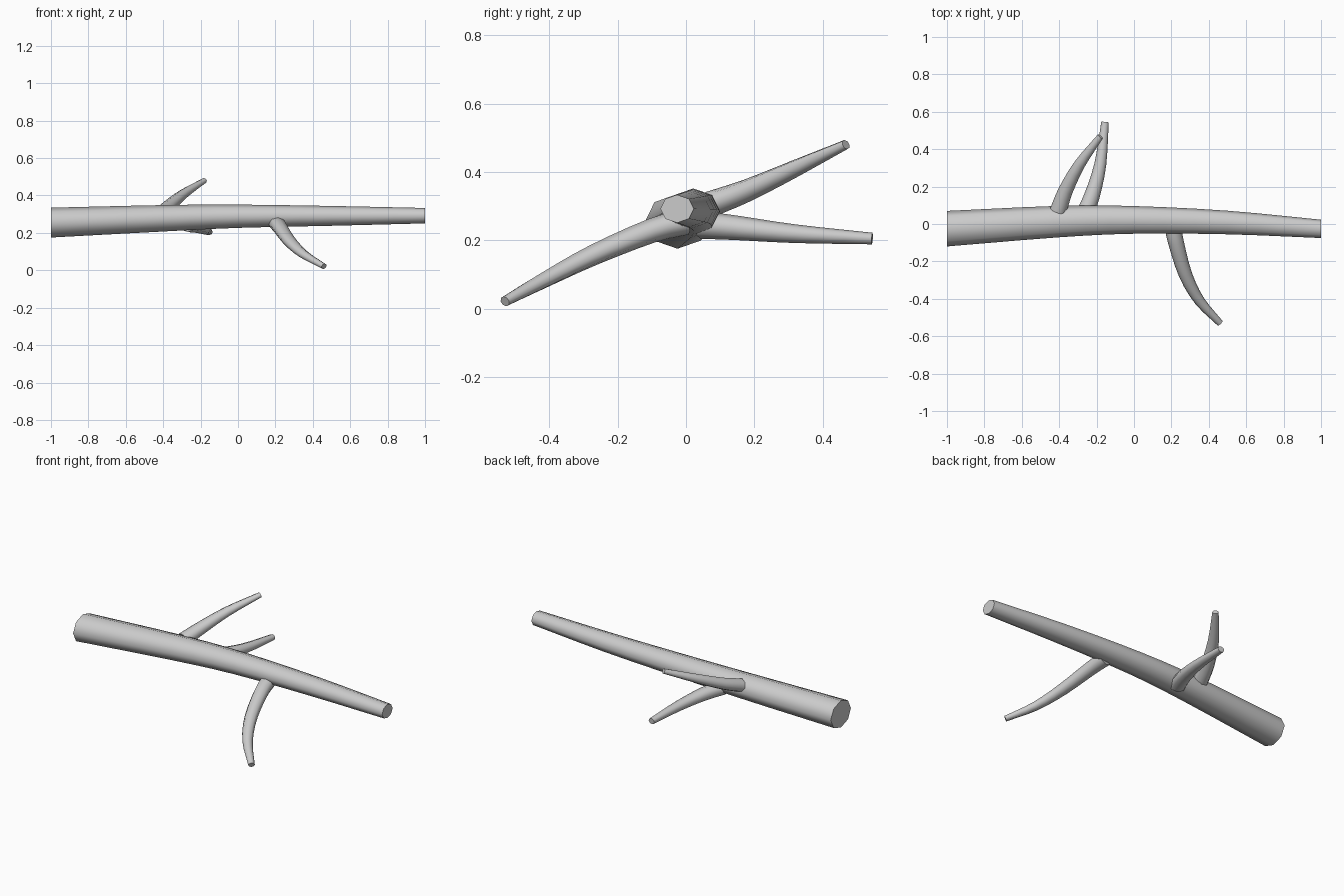
import bpy, bmesh, math
from mathutils import Vector

if "Cube" in bpy.data.objects:
    bpy.data.objects.remove(bpy.data.objects["Cube"])

wood = bpy.data.materials.new("pale_grey_wood")
wood.diffuse_color = (0.6, 0.6, 0.6, 1)
wood.use_nodes = True
wood.node_tree.nodes["Principled BSDF"].inputs["Base Color"].default_value = wood.diffuse_color
SIDES = 8


def smooth_path(keys, steps):
    """Catmull-Rom interpolation of (x, y, z, radius) keys."""
    k = [Vector(p) for p in keys]
    k = [2 * k[0] - k[1]] + k + [2 * k[-1] - k[-2]]
    out = []
    for i in range(1, len(k) - 2):
        a, b, c, d = k[i - 1:i + 3]
        for s in range(steps):
            t = s / steps
            out.append(0.5 * (2 * b + (c - a) * t + (2 * a - 5 * b + 4 * c - d) * t * t
                              + (3 * b - a - 3 * c + d) * t ** 3))
    out.append(k[-2])
    return out


def tapered_limb(name, keys, flat, steps=3, upright=False):
    """Sweep a slightly flattened octagon along the path and cap both ends."""
    pts = smooth_path(keys, steps)
    bm = bmesh.new()
    rings = []
    for i, p in enumerate(pts):
        tangent = (pts[min(i + 1, len(pts) - 1)] - pts[max(i - 1, 0)]).to_3d().normalized()
        if upright:
            tangent = Vector((1, 0, 0))
        side = tangent.cross(Vector((0, 0, 1))).normalized()
        up = side.cross(tangent)
        ring = []
        for j in range(SIDES):
            a = 2 * math.pi * j / SIDES
            ring.append(bm.verts.new(p.to_3d() + side * math.cos(a) * p.w
                                     + up * math.sin(a) * p.w * flat))
        rings.append(ring)
    for r, q in zip(rings, rings[1:]):
        for j in range(SIDES):
            n = (j + 1) % SIDES
            bm.faces.new((r[j], r[n], q[n], q[j]))
    for f in bm.faces:
        f.smooth = True
    caps = [bm.faces.new(rings[0]), bm.faces.new(rings[-1])]
    for f in caps:
        for e in f.edges:
            e.smooth = False
    bmesh.ops.recalc_face_normals(bm, faces=bm.faces)
    me = bpy.data.meshes.new(name)
    bm.to_mesh(me)
    bm.free()
    me.materials.append(wood)
    ob = bpy.data.objects.new(name, me)
    bpy.context.collection.objects.link(ob)
    return ob


# Main bough, with ends cut square
tapered_limb("main_bough", [
    (-1.0, -0.025, 0.255, 0.095), (-0.4, 0.013, 0.278, 0.084),
    (0.0, 0.022, 0.289, 0.074), (0.5, 0.008, 0.291, 0.063),
    (1.0, -0.026, 0.292, 0.049)], 0.84, upright=True)

# Front branch curving down and out
tapered_limb("front_branch", [
    (0.205, 0.0, 0.254, 0.045), (0.225, -0.1, 0.228, 0.042),
    (0.275, -0.27, 0.157, 0.036), (0.35, -0.41, 0.086, 0.028),
    (0.46, -0.53, 0.021, 0.018)], 0.85)

# Back branch rising
tapered_limb("rising_back_branch", [
    (-0.405, 0.07, 0.305, 0.045), (-0.365, 0.18, 0.346, 0.039),
    (-0.29, 0.32, 0.41, 0.03), (-0.18, 0.468, 0.48, 0.017)], 0.85)

# Back branch, nearly level
tapered_limb("level_back_branch", [
    (-0.268, 0.045, 0.245, 0.048), (-0.225, 0.15, 0.236, 0.042),
    (-0.18, 0.32, 0.219, 0.032), (-0.155, 0.545, 0.205, 0.02)], 0.85)
